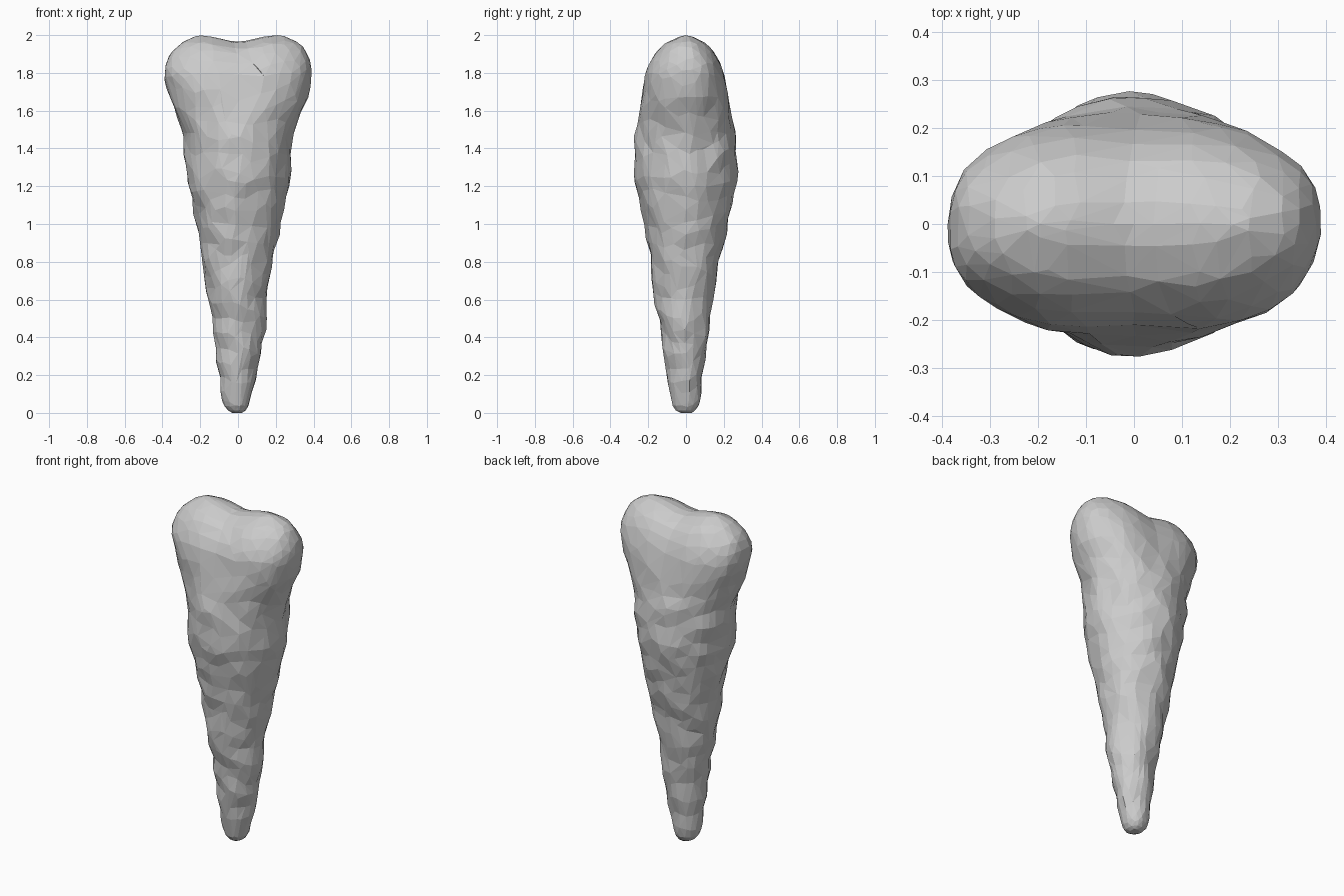
import bpy
import bmesh
from math import cos, sin, pi, exp
from mathutils import Vector, noise

SIDES = 56
STEPS = 6

# Profile rows: height, right edge, left edge, front edge, back edge
PROFILE = [
    (0.0, -.03, .02, -.03, .03),
    (.02, -.06, .045, -.06, .055),
    (.07, -.085, .065, -.08, .075),
    (.2, -.10, .095, -.1, .09),
    (.4, -.125, .135, -.13, .115),
    (.6, -.16, .155, -.165, .14),
    (.8, -.19, .185, -.185, .18),
    (1.0, -.22, .225, -.22, .22),
    (1.2, -.26, .265, -.26, .26),
    (1.35, -.28, .28, -.275, .27),
    (1.48, -.29, .29, -.265, .26),
    (1.6, -.335, .34, -.25, .24),
    (1.7, -.37, .375, -.24, .23),
    (1.8, -.39, .39, -.225, .21),
    (1.88, -.37, .375, -.19, .18),
    (1.95, -.31, .33, -.135, .13),
    (1.99, -.24, .26, -.06, .06),
    (2.0, -.2, .22, -.01, .01),
]


def blend(rows, t):
    """Smooth curve through the profile rows."""
    last = len(rows) - 1
    i = min(int(t), last - 1)
    u = t - i
    a, b, c, d = (Vector(rows[min(max(k, 0), last)]) for k in range(i - 1, i + 3))
    return b + (c - a) * (u / 2) + (a * 2 - b * 5 + c * 4 - d) * (u * u / 2) \
        + (b * 3 - a - c * 3 + d) * (u ** 3 / 2)


def smooth(lo, hi, value):
    s = min(max((value - lo) / (hi - lo), 0), 1)
    return s * s * (3 - 2 * s)


def power(value, e):
    return abs(value) ** e * (1 if value >= 0 else -1)


def ring_point(row, angle):
    """One surface point: oval section, saddle between knobs, worn lumps."""
    z, right, left, front, back = row
    head = smooth(1.45, 1.8, z)
    e = 1 - 0.18 * head
    cx, sy = power(cos(angle), e), power(sin(angle), e)
    x = cx * (left if cx > 0 else -right)
    y = sy * (back if sy > 0 else -front)
    dip = exp(-(x / .12) ** 2) * head
    y *= 1 - .07 * dip
    z -= .035 * dip * smooth(1.7, 2, z)
    lump = noise.noise(Vector((x, y, z)) * 9) * .016
    grow = 1 + lump / max(abs(right), .12) * smooth(0, .2, z) * (1 - .6 * head)
    return Vector((x * grow, y * grow, z))


# Bone colour
grey = bpy.data.materials.new("plain grey")
grey.use_nodes = True
colour = (.6, .6, .6, 1)
grey.diffuse_color = colour
grey.node_tree.nodes["Principled BSDF"].inputs["Base Color"].default_value = colour

cube = bpy.data.objects.get("Cube")
if cube:
    bpy.data.objects.remove(cube, do_unlink=True)

# Loft the tapering shaft and the two-knobbed head as one skin
bm = bmesh.new()
rings = []
for n in range((len(PROFILE) - 1) * STEPS + 1):
    row = blend(PROFILE, n / STEPS)
    rings.append([bm.verts.new(ring_point(row, 2 * pi * k / SIDES)) for k in range(SIDES)])
for low, high in zip(rings, rings[1:]):
    for k in range(SIDES):
        j = (k + 1) % SIDES
        bm.faces.new((low[k], low[j], high[j], high[k]))
# Close the tip with a fan and the crown with a strip
bm.faces.new(rings[0][::-1])
top = rings[-1]
for k in range(SIDES // 2):
    quad = [top[k], top[k + 1], top[SIDES - k - 1], top[-k]]
    bm.faces.new(list(dict.fromkeys(quad)))
bmesh.ops.triangulate(bm, faces=bm.faces[:])
bmesh.ops.recalc_face_normals(bm, faces=bm.faces[:])
mesh = bpy.data.meshes.new("tapered_bone")
bm.to_mesh(mesh)
bm.free()
bone = bpy.data.objects.new("tapered_bone", mesh)
mesh.materials.append(grey)
bpy.context.collection.objects.link(bone)

# Thin the skin down to irregular flat facets
facets = bone.modifiers.new("facets", "DECIMATE")
facets.ratio = 1300 / len(mesh.polygons)
